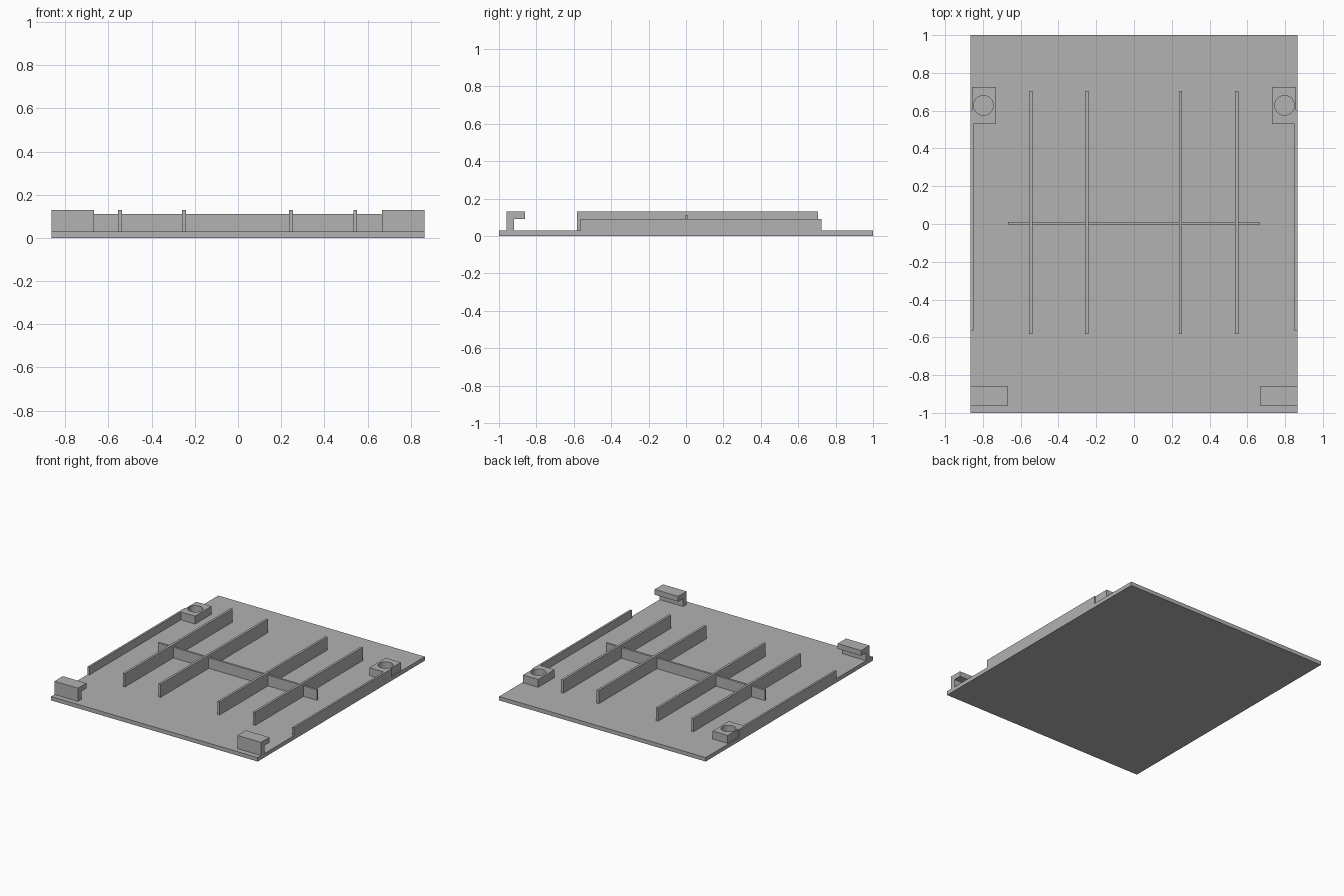
import bpy
import bmesh

cube = bpy.data.objects.get("Cube")
if cube:
    bpy.data.objects.remove(cube, do_unlink=True)

# Single plain grey
grey = bpy.data.materials.new("plain grey")
grey.use_nodes = True
grey.diffuse_color = (0.445, 0.445, 0.445, 1)
grey.node_tree.nodes["Principled BSDF"].inputs["Base Color"].default_value = grey.diffuse_color

HALF_W = 0.865     # half width of the panel
FLOOR = 0.03       # top of the panel


def finish(name, bm):
    bmesh.ops.recalc_face_normals(bm, faces=bm.faces)
    mesh = bpy.data.meshes.new(name)
    bm.to_mesh(mesh)
    bm.free()
    mesh.materials.append(grey)
    obj = bpy.data.objects.new(name, mesh)
    bpy.context.collection.objects.link(obj)
    return obj


def prism(name, profile, x0, x1):
    """Extrude a (y, z) profile from x0 to x1."""
    bm = bmesh.new()
    face = bm.faces.new([bm.verts.new((x0, y, z)) for y, z in profile])
    ext = bmesh.ops.extrude_face_region(bm, geom=[face])
    moved = [v for v in ext["geom"] if isinstance(v, bmesh.types.BMVert)]
    bmesh.ops.translate(bm, verts=moved, vec=(x1 - x0, 0, 0))
    return finish(name, bm)


def box(name, x0, x1, y0, y1, z0, z1):
    return prism(name, [(y0, z0), (y1, z0), (y1, z1), (y0, z1)], x0, x1)


def drill(obj, x, y, radius):
    """Cut a blind round hole down to the panel surface."""
    bm = bmesh.new()
    bmesh.ops.create_cone(bm, cap_ends=True, segments=48, radius1=radius,
                          radius2=radius, depth=0.4)
    bmesh.ops.translate(bm, verts=bm.verts, vec=(x, y, 0.1))
    cutter = finish("hole_cutter", bm)
    cutter.hide_render = True
    mod = obj.modifiers.new("hole", "BOOLEAN")
    mod.operation = "DIFFERENCE"
    mod.solver = "EXACT"
    mod.object = cutter
    bpy.context.view_layer.objects.active = obj
    bpy.ops.object.modifier_apply(modifier=mod.name)
    bpy.data.objects.remove(cutter, do_unlink=True)


# Base panel
box("base_panel", -HALF_W, HALF_W, -1, 1, 0, FLOOR)

# Long stiffening ribs
for i, x in enumerate((-0.547, -0.25, 0.246, 0.543)):
    box(f"long_rib_{i + 1}", x - 0.009, x + 0.009, -0.583, 0.705, FLOOR, 0.13)

# Cross rib
box("cross_rib", -0.668, 0.665, -0.006, 0.01, FLOOR, 0.11)

# Hooked clip section, opening towards the back
hook = [(-0.96, FLOOR), (-0.92, FLOOR), (-0.92, 0.09),
        (-0.86, 0.09), (-0.86, 0.13), (-0.96, 0.13)]

# Mirrored parts on both sides
for side, s in (("left", 1), ("right", -1)):
    prism(f"{side}_clip", hook, s * 0.668, s * HALF_W)
    box(f"{side}_edge_rail", s * 0.85, s * HALF_W, -0.565, 0.602, FLOOR, 0.09)
    pad = box(f"{side}_magnet_pad", s * 0.73, s * 0.857, 0.53, 0.725, FLOOR, 0.09)
    drill(pad, s * 0.797, 0.628, 0.052)
